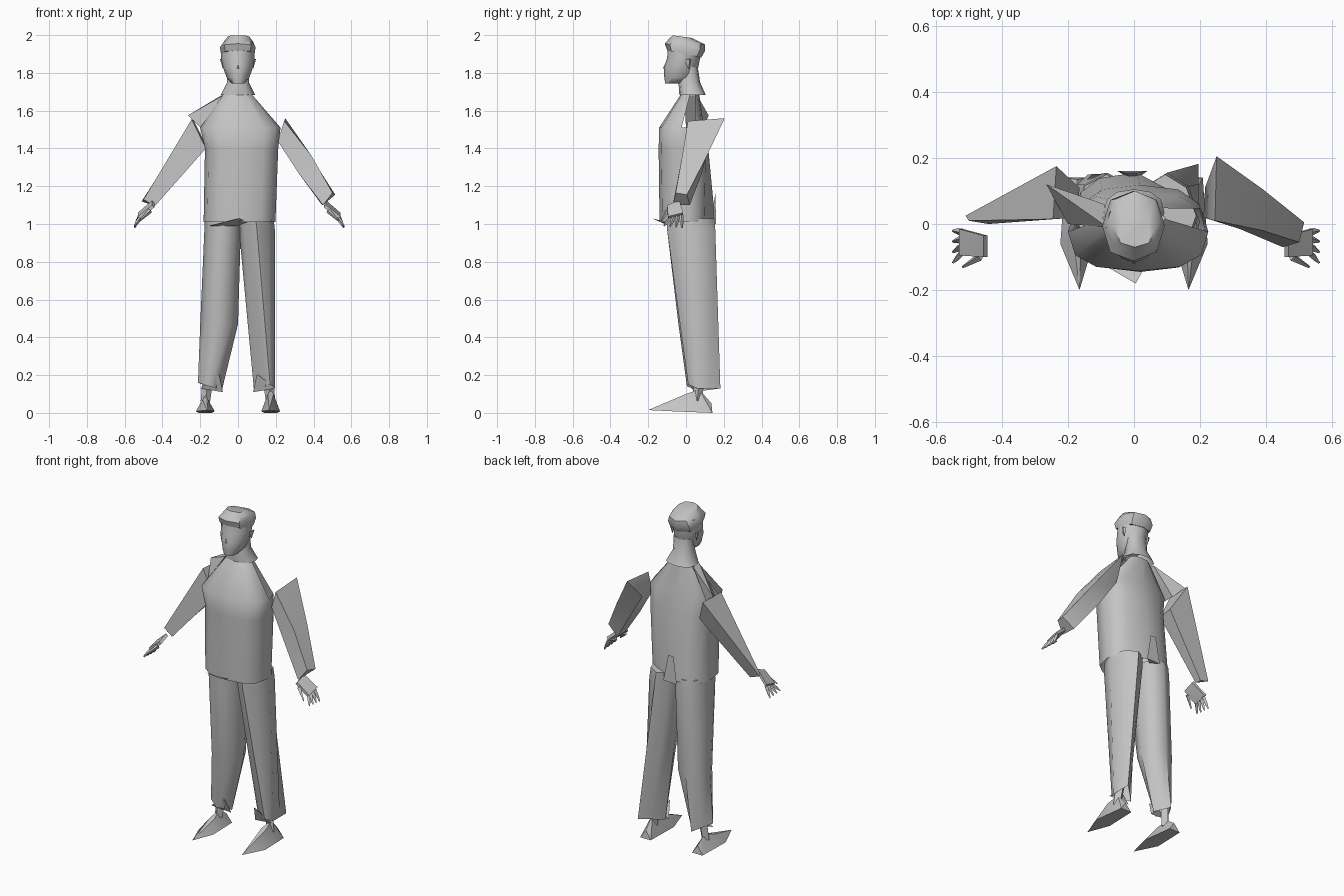
import bpy, bmesh
from math import sin, cos, pi, radians
from mathutils import Vector

cube = bpy.data.objects.get("Cube")
if cube:
    bpy.data.objects.remove(cube, do_unlink=True)

grey = bpy.data.materials.new("plain_grey")
grey.use_nodes = True
colour = (0.55, 0.55, 0.55, 1)
grey.diffuse_color = colour
grey.node_tree.nodes["Principled BSDF"].inputs["Base Color"].default_value = colour


def finish(name, bm, angle=40):
    """Turn a bmesh into a named, shaded object."""
    bmesh.ops.recalc_face_normals(bm, faces=bm.faces)
    mesh = bpy.data.meshes.new(name)
    bm.to_mesh(mesh)
    bm.free()
    mesh.materials.append(grey)
    mesh.shade_smooth()
    mesh.set_sharp_from_angle(angle=radians(angle))
    obj = bpy.data.objects.new(name, mesh)
    bpy.context.collection.objects.link(obj)


def signed_power(value, power):
    return abs(value) ** power * (1 if value > 0 else -1)


def ring(x0, x1, y0, y1, z, lift=0, power=0.85, sides=12):
    """Rounded section filling a box; lift raises its front edge."""
    points = []
    for i in range(sides):
        a = 2 * pi * i / sides - pi / 2
        x = (x0 + x1) / 2 + (x1 - x0) / 2 * signed_power(cos(a), power)
        y = (y0 + y1) / 2 + (y1 - y0) / 2 * signed_power(sin(a), power)
        points.append((x, y, z - lift * sin(a)))
    return points


def hem(*corners):
    """Eight-point section from its front, left, back and right corners."""
    points = [Vector(c) for c in corners]
    section = []
    for here, following in zip(points, points[1:] + points[:1]):
        section += [here, here.lerp(following, 0.5)]
    return section


def chamfer(points, x_start, y_start, slope):
    """Cut the back left corner off a section along a slanted line."""
    return [(x, min(y, y_start - slope * max(x - x_start, 0)), z)
            for x, y, z in points]


def loft(name, rings, caps=(True, True), angle=40, keep=lambda centre: True):
    """Skin sections that share one point count, leaving out unwanted faces."""
    bm = bmesh.new()
    rows = [[bm.verts.new(p) for p in points] for points in rings]
    count = len(rows[0])
    for low, high in zip(rows, rows[1:]):
        for i in range(count):
            j = (i + 1) % count
            quad = (low[i], low[j], high[j], high[i])
            if keep(sum((v.co for v in quad), Vector()) / 4):
                bm.faces.new(quad)
    for row, wanted in zip((rows[0], rows[-1]), caps):
        if wanted:
            bm.faces.new(row)
    finish(name, bm, angle)


def hull(name, points, angle=30):
    """Faceted solid around a few corner points."""
    bm = bmesh.new()
    for p in points:
        bm.verts.new(p)
    bmesh.ops.convex_hull(bm, input=bm.verts)
    finish(name, bm, angle)


def tube(name, path, sides=4):
    """Tapered limb through (point, radius) pairs."""
    points = [Vector(p) for p, r in path]
    axis = (points[-1] - points[0]).normalized()
    u = axis.cross(Vector((0, 1, 0))).normalized()
    v = axis.cross(u)
    turn = [2 * pi * i / sides for i in range(sides)]
    loft(name, [[p + (u * cos(a) + v * sin(a)) * r for a in turn]
                for p, (_, r) in zip(points, path)])


# Head, hair and neck
loft("head", [
    ring(-0.035, 0.035, -0.11, -0.01, 1.745),
    ring(-0.06, 0.06, -0.115, 0.05, 1.775, power=1),
    ring(-0.08, 0.08, -0.117, 0.065, 1.83, power=1.1),
    ring(-0.09, 0.088, -0.1, 0.075, 1.88, power=1.1),
    ring(-0.085, 0.085, -0.095, 0.08, 1.95, power=1),
], angle=70)
hull("nose", [(0, -0.122, 1.825), (-0.015, -0.105, 1.82),
              (0.015, -0.105, 1.82), (0, -0.1, 1.87)])
loft("hair", [
    ring(-0.09, 0.088, -0.1, 0.08, 1.9, lift=0.02, sides=8),
    ring(-0.096, 0.093, -0.112, 0.1, 1.935, lift=0.02, sides=8),
    ring(-0.075, 0.08, -0.09, 0.1, 1.965, lift=0.015, sides=8),
    ring(-0.055, 0.06, -0.07, 0.03, 1.992, lift=0.007, sides=8),
], angle=45)
loft("neck", [
    ring(-0.092, 0.092, -0.035, 0.105, 1.682),
    ring(-0.058, 0.058, -0.04, 0.075, 1.75),
    ring(-0.06, 0.06, -0.02, 0.062, 1.83),
], caps=(False, True), angle=60)
for side, label in ((1, "left"), (-1, "right")):
    hull(label + "_ear", [
        (side * 0.08, -0.01, 1.87), (side * 0.096, 0.02, 1.875),
        (side * 0.08, 0.015, 1.82), (side * 0.08, 0.03, 1.87)])

# Loose shirt: slanted back left side, open seams on top of the shoulders
loft("shirt", [
    chamfer(ring(-0.182, 0.198, -0.14, 0.155, 1.01, power=0.75),
            0.02, 0.155, 0.58),
    chamfer(ring(-0.175, 0.213, -0.145, 0.118, 1.4, power=0.75),
            0.14, 0.118, 0.7),
    ring(-0.2, 0.225, -0.142, 0.095, 1.51, power=0.75),
    ring(-0.075, 0.07, -0.025, 0.07, 1.69, power=0.9),
], caps=(False, False), angle=50,
    keep=lambda c: c.z < 1.55 or not 0 < c.y < 0.05)
hull("right_shoulder_fold", [
    (-0.265, 0.12, 1.575), (-0.08, -0.01, 1.68), (-0.09, 0.06, 1.68),
    (-0.2, 0, 1.51), (-0.2, 0.09, 1.51)])
hull("front_waist_fold", [
    (0.005, -0.18, 1.03), (-0.15, -0.09, 0.99), (0.05, -0.1, 1.01),
    (0, -0.09, 0.99)])
hull("back_waist_fold", [
    (-0.025, 0.155, 1.16), (0.01, 0.155, 1.16), (-0.05, 0.16, 1),
    (0.04, 0.16, 1), (0, 0.13, 1)])

# Sleeves: wide at the shoulder, pinched at the cuff
loft("left_sleeve", [
    [(0.25, 0.205, 1.56), (0.245, 0.01, 1.545),
     (0.21, 0.02, 1.44), (0.215, 0.11, 1.44)],
    [(0.39, 0.105, 1.35), (0.39, -0.02, 1.36),
     (0.32, -0.015, 1.27), (0.325, 0.085, 1.27)],
    [(0.515, 0.005, 1.155), (0.5, -0.055, 1.165),
     (0.45, -0.07, 1.1), (0.445, 0.02, 1.1)],
], angle=60)
loft("right_sleeve", [
    [(-0.235, 0.175, 1.55), (-0.245, 0.015, 1.555),
     (-0.17, 0.02, 1.4), (-0.165, 0.11, 1.41)],
    [(-0.51, 0.025, 1.12), (-0.5, 0.01, 1.13),
     (-0.44, 0, 1.095), (-0.45, 0.03, 1.1)],
], angle=50)

# Flat slanting hands with four fingers and a thumb
for side, label in ((1, "left"), (-1, "right")):
    shift = 0.012 if side > 0 else 0
    outline = [(0.455, -0.1, 1.1), (0.455, -0.035, 1.125),
               (0.53, -0.015, 1.06), (0.53, -0.095, 1.04)]
    outer = [Vector((side * (x + shift), y, z)) for x, y, z in outline]
    under = [p + Vector((side * -0.012, 0, -0.012)) for p in outer]
    hull(label + "_palm", outer + under)
    for i in range(4):
        base = under[2].lerp(under[3], 0.12 + 0.25 * i)
        tip = base + Vector((side * 0.03, 0.004 - 0.012 * i, -0.065 + 0.008 * i))
        tube(f"{label}_finger_{i + 1}",
             [(base, 0.011), (base.lerp(tip, 0.5), 0.01), (tip, 0.004)])
    tube(label + "_thumb", [(under[0].lerp(under[3], 0.3), 0.013),
                            (under[3] + Vector((0, -0.035, -0.01)), 0.004)])

# Trousers: hems narrow to a triangle on the left, a diamond on the right
loft("left_trouser", [
    hem((0.17, 0.012, 0.15), (0.195, 0.06, 0.13),
        (0.195, 0.182, 0.13), (0.085, 0.075, 0.115)),
    ring(0.005, 0.195, -0.1, 0.155, 0.97, power=1.1, sides=8),
    ring(0, 0.188, -0.1, 0.15, 1.03, power=1.1, sides=8),
], caps=(False, True), angle=60)
loft("right_trouser", [
    hem((-0.15, 0.005, 0.14), (-0.085, 0.065, 0.12),
        (-0.14, 0.15, 0.13), (-0.212, 0.045, 0.16)),
    ring(-0.2, 0, -0.04, 0.152, 0.47, power=1.1, sides=8),
    ring(-0.178, 0.015, -0.1, 0.155, 0.97, power=0.95, sides=8),
    ring(-0.175, 0.01, -0.1, 0.15, 1.03, power=0.95, sides=8),
], caps=(False, True), angle=60)

# Pointed shoes, ankles and creased cuffs
for side, label, instep in ((1, "left", 0.1), (-1, "right", 0.07)):
    x = side * 0.173
    hull(label + "_shoe", [
        (side * 0.165, -0.2, 0.015), (x - 0.05, -0.06, 0.008),
        (x + 0.05, -0.06, 0.008), (x - 0.035, 0.14, 0),
        (x + 0.035, 0.14, 0), (x - 0.015, 0, instep),
        (x + 0.015, 0, instep), (x, 0.07, instep + 0.025),
        (x, 0.135, 0.05)])
    tube(label + "_ankle", [((x, 0.06, 0.06), 0.025),
                            ((side * 0.15, 0.075, 0.25), 0.03)])
    hull(label + "_cuff_fold", [
        (side * 0.1, 0.01, 0.205), (side * 0.08, 0.05, 0.11),
        (side * 0.2, 0.03, 0.13), (side * 0.13, 0.06, 0.15)])
